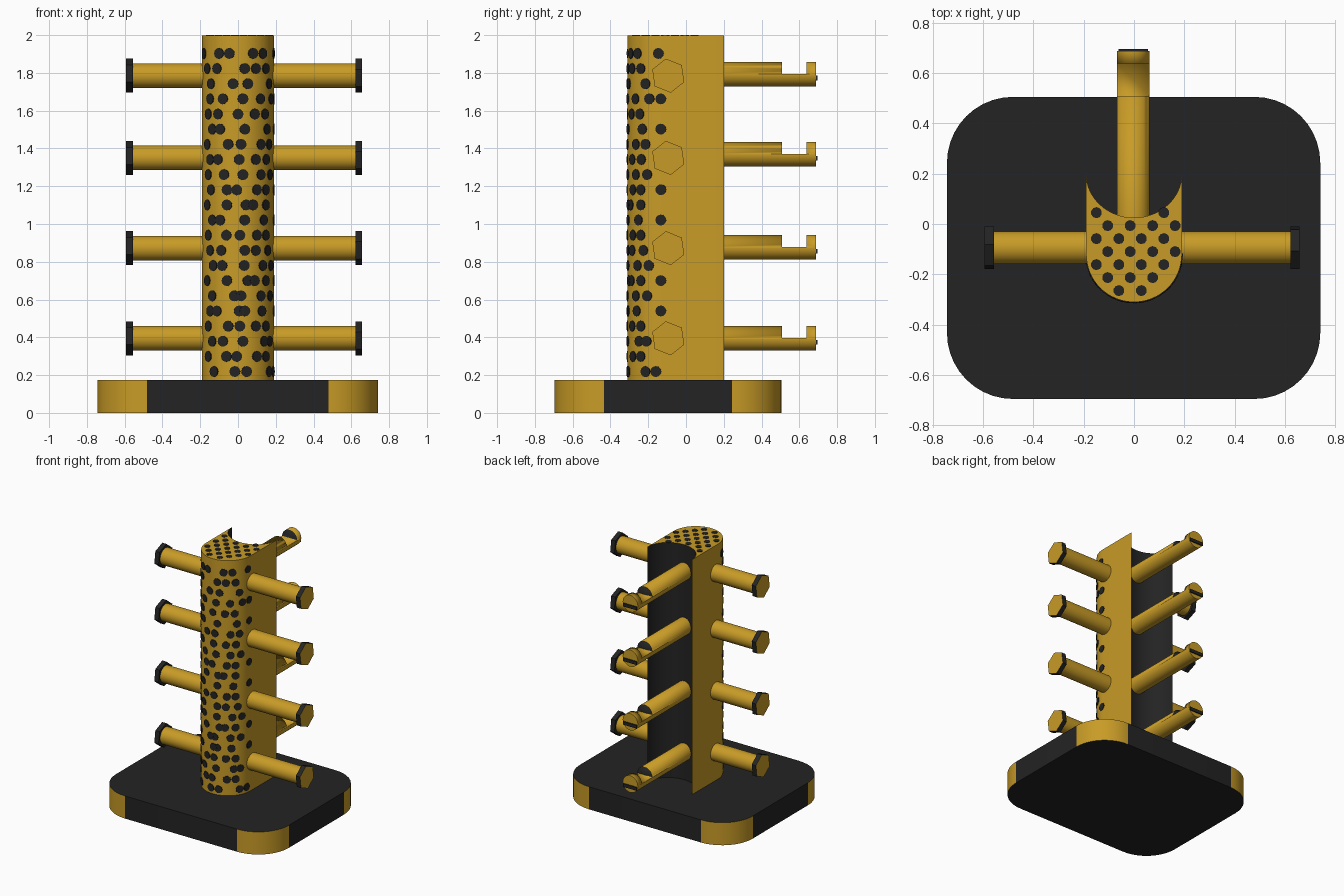
import bpy, bmesh, math
from mathutils import Matrix, Vector

if "Cube" in bpy.data.objects:
    bpy.data.objects.remove(bpy.data.objects["Cube"])

def material(name, rgb):
    m = bpy.data.materials.new(name)
    m.diffuse_color = (*rgb, 1)
    m.use_nodes = True
    m.node_tree.nodes["Principled BSDF"].inputs["Base Color"].default_value = m.diffuse_color
    return m

GOLD = material("gold", (0.58, 0.33, 0.02))
DARK = material("charcoal", (0.017, 0.017, 0.017))

def finish(bm, name, dark_rule=lambda f: False, angle=32):
    """Turn a bmesh into an object; faces that satisfy the rule become charcoal."""
    bmesh.ops.recalc_face_normals(bm, faces=bm.faces)
    bm.normal_update()
    for f in bm.faces:
        f.material_index = int(dark_rule(f))
    me = bpy.data.meshes.new(name)
    bm.to_mesh(me)
    bm.free()
    me.materials.append(GOLD)
    me.materials.append(DARK)
    ob = bpy.data.objects.new(name, me)
    bpy.context.collection.objects.link(ob)
    bpy.ops.object.select_all(action='DESELECT')
    ob.select_set(True)
    bpy.context.view_layer.objects.active = ob
    bpy.ops.object.shade_smooth_by_angle(angle=math.radians(angle))
    return ob

def prism(points, z0, z1):
    bm = bmesh.new()
    face = bm.faces.new([bm.verts.new((x, y, z0)) for x, y in points])
    res = bmesh.ops.extrude_face_region(bm, geom=[face])
    top = [v for v in res["geom"] if isinstance(v, bmesh.types.BMVert)]
    bmesh.ops.translate(bm, verts=top, vec=(0, 0, z1 - z0))
    return bm

def cylinder(bm, start, end, radius, sides=28, turn=0):
    """Closed cylinder between two points."""
    a, b = Vector(start), Vector(end)
    rot = (b - a).to_track_quat('Z', 'Y').to_matrix().to_4x4()
    mat = Matrix.Translation((a + b) / 2) @ rot @ Matrix.Rotation(turn, 4, 'Z')
    bmesh.ops.create_cone(bm, cap_ends=True, segments=sides, radius1=radius,
                          radius2=radius, depth=(b - a).length, matrix=mat)

def box(bm, lo, hi):
    lo, hi = Vector(lo), Vector(hi)
    mat = Matrix.Translation((lo + hi) / 2) @ Matrix.Diagonal((*(hi - lo), 1))
    bmesh.ops.create_cube(bm, size=1, matrix=mat)

def arc(cx, cy, rx, ry, a0, a1, n):
    angles = [math.radians(a0 + (a1 - a0) * i / n) for i in range(n + 1)]
    return [(cx + rx * math.cos(a), cy + ry * math.sin(a)) for a in angles]

# Base slab: charcoal, with gold rounded corners
R, X0, X1, Y0, Y1, BASE = 0.262, -0.743, 0.74, -0.695, 0.505, 0.175
outline = []
for cx, cy, a in ((X1 - R, Y1 - R, 0), (X0 + R, Y1 - R, 90),
                  (X0 + R, Y0 + R, 180), (X1 - R, Y0 + R, 270)):
    outline += arc(cx, cy, R, R, a, a + 90, 10)
finish(prism(outline, 0, BASE), "base",
       lambda f: max(abs(c) for c in f.normal) > 0.999)

# Column: round front, flat sides, scooped charcoal back
CR, CY, BACK, SCOOP, TOP = 0.19, -0.12, 0.20, 0.175, 1.997
profile = arc(0, CY, CR, CR, 180, 360, 32) + arc(0, BACK, CR, SCOOP, 360, 180, 32)
finish(prism(profile, BASE, TOP), "column",
       lambda f: abs(f.normal.z) < 0.5 and f.calc_center_median().y > 0.02
       and abs(f.calc_center_median().x) < CR - 0.0001)

# Spots around the front, one row per line from the top, in degrees from front
rows = [(-71, -32, -14, 25, 44, 82), (-59, -36, 11, 30, 51), (-49, -8, 16, 60),
        (-51, -25, 8, 39, 67, 86), (-56, -34, 0, 28, 49), (-46, -30, 11, 54, 86),
        (-59, -16, 5, 40, 60), (-51, -34, 2, 30, 52), (-56, -23, 8, 40, 63),
        (-49, -18, -2, 32, 51, 86), (-59, -18, 13, 25, 51), (-46, -30, 11, 46, 86),
        (-56, -19, 3, 32, 51), (-51, -28, 11, 30, 56), (-44, -26, 10, 44, 66),
        (-59, -18, 16, 28, 51, 86), (-46, -6, 5, 40, 63), (-51, -36, 2, 11, 42, 86),
        (-56, -16, 3, 30, 51), (-46, -25, 8, 47, 62), (-56, -19, -2, 32, 51),
        (-42, -5, 14, 60, 78)]
bm = bmesh.new()
for i, row in enumerate(rows):
    z = 1.903 - i * 0.0802
    for deg in row:
        a = math.radians(deg)
        out = Vector((math.sin(a), -math.cos(a), 0))
        mid = Vector((0, CY, z))
        cylinder(bm, mid + out * (CR - 0.005), mid + out * (CR + 0.003), 0.029, 12)
finish(bm, "front_spots", lambda f: True)

# Honeycomb spots on the column top
bm = bmesh.new()
for j in range(7):
    y = 0.045 - j * 0.0516
    for k in range(-3, 4):
        x = -0.015 + (k + 0.5 * (j % 2)) * 0.0893 - 0.045
        front_ok = y > CY or math.hypot(x, y - CY) < CR - 0.018
        back = BACK - SCOOP * math.sqrt(max(0, 1 - (x / CR) ** 2))
        if abs(x) < CR - 0.018 and front_ok and y < back - 0.018:
            cylinder(bm, (x, y, TOP - 0.004), (x, y, TOP + 0.003), 0.022, 10)
finish(bm, "top_spots", lambda f: True)

# Side pegs with hexagonal end caps (gold outer face, charcoal rim)
PEG = 0.065
for level, z in enumerate((1.785, 1.35, 0.872, 0.395), 1):
    for side, tip, label in ((-1, 0.593, "left"), (1, 0.657, "right")):
        y = -0.094
        bm = bmesh.new()
        cylinder(bm, (side * 0.15, y, z), (side * (tip - 0.03), y, z), PEG)
        finish(bm, f"{label}_peg_{level}")
        bm = bmesh.new()
        cylinder(bm, (side * (tip - 0.036), y, z), (side * tip, y, z), 0.091, 6,
                 math.radians(8))
        finish(bm, f"{label}_peg_cap_{level}", lambda f: f.normal.x * side < 0.9)

# Back pegs with a notch cut halfway down near the tip
for level, z in enumerate((1.793, 1.369, 0.876, 0.394), 1):
    x, n0, n1, end = -0.003, 0.508, 0.637, 0.687
    bm = bmesh.new()
    box(bm, (x - 0.1, n0, z + 0.002), (x + 0.1, n1, z + 0.1))
    cutter = finish(bm, "notch_cutter")
    cutter.hide_render = True
    bm = bmesh.new()
    cylinder(bm, (x, 0.0, z), (x, end, z), PEG)
    peg = finish(bm, f"back_peg_{level}")
    mod = peg.modifiers.new("notch", 'BOOLEAN')
    mod.operation, mod.object, mod.solver = 'DIFFERENCE', cutter, 'EXACT'
    bpy.ops.object.modifier_apply(modifier=mod.name)
    bpy.data.objects.remove(cutter)
    for p in peg.data.polygons:
        p.material_index = int(abs(p.normal.y) > 0.9 and n0 - 0.01 < p.center.y < n1 + 0.01)
    # Charcoal slot plate on the tip
    bm = bmesh.new()
    box(bm, (x - 0.058, end - 0.001, z - 0.033), (x + 0.058, end + 0.008, z - 0.008))
    finish(bm, f"back_peg_slot_{level}", lambda f: True)
